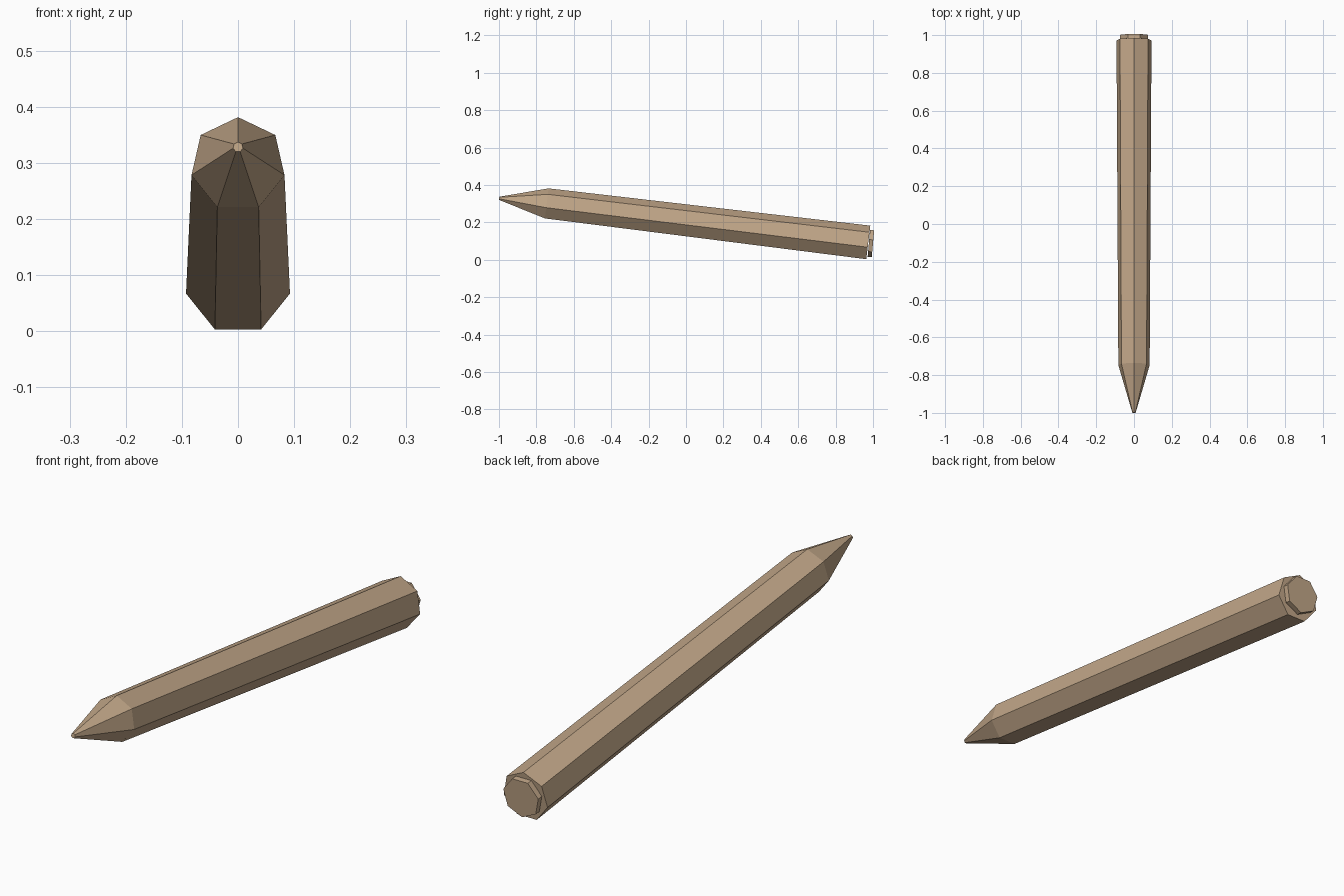
import bpy
import bmesh
import math
from mathutils import Vector

cube = bpy.data.objects.get("Cube")
if cube:
    bpy.data.objects.remove(cube, do_unlink=True)

SIDES = 7

wood = bpy.data.materials.new("tan_wood")
wood.use_nodes = True
tan = (0.53, 0.38, 0.245, 1.0)
wood.diffuse_color = tan
wood.node_tree.nodes["Principled BSDF"].inputs["Base Color"].default_value = tan


def prism(name, front, back, r_front, r_back, start=0.0):
    """Capped seven-sided prism between two points, rings square to its axis."""
    front, back = Vector(front), Vector(back)
    axis = (back - front).normalized()
    side = Vector((1, 0, 0))
    up = side.cross(axis)
    bm = bmesh.new()
    rings = []
    for centre, r in ((front, r_front), (back, r_back)):
        ring = []
        for i in range(SIDES):
            a = start + math.tau * i / SIDES
            ring.append(bm.verts.new(centre + r * (math.sin(a) * side + math.cos(a) * up)))
        rings.append(ring)
    for i in range(SIDES):
        j = (i + 1) % SIDES
        bm.faces.new((rings[0][i], rings[0][j], rings[1][j], rings[1][i]))
    for ring in rings:
        bm.faces.new(ring)
    bmesh.ops.recalc_face_normals(bm, faces=bm.faces)
    mesh = bpy.data.meshes.new(name)
    bm.to_mesh(mesh)
    bm.free()
    mesh.materials.append(wood)
    obj = bpy.data.objects.new(name, mesh)
    bpy.context.collection.objects.link(obj)
    return obj


neck = (0, -0.745, 0.297)
heel = (0, 0.974, 0.088)

# Tapered shaft and sharpened point
prism("shaft", neck, heel, 0.085, 0.095)
prism("point", (0, -0.999, 0.328), neck, 0.009, 0.085)

# Upright end cap, turned with its flat side up
prism("end_cap", (0, 0.978, 0.091), (0, 1.0, 0.089), 0.076, 0.076, math.pi)
